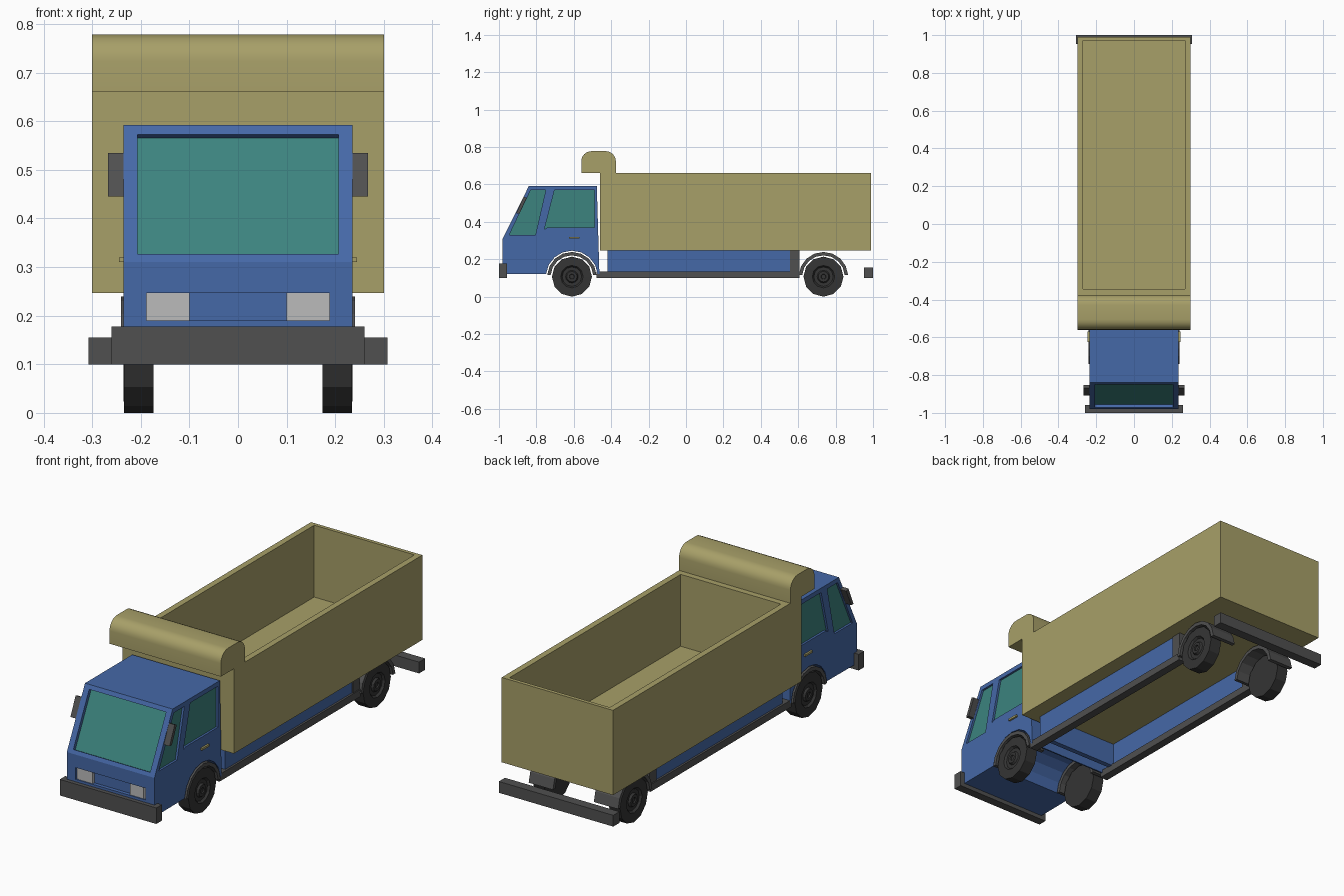
import bpy, bmesh
from math import sin, cos, pi, radians

if "Cube" in bpy.data.objects:
    bpy.data.objects.remove(bpy.data.objects["Cube"])


def material(name, r, g, b):
    m = bpy.data.materials.new(name)
    m.diffuse_color = (r, g, b, 1)
    m.use_nodes = True
    m.node_tree.nodes["Principled BSDF"].inputs["Base Color"].default_value = m.diffuse_color
    return m


BLUE = material("blue_paint", 0.06, 0.14, 0.39)
OLIVE = material("olive_paint", 0.39, 0.35, 0.14)
GLASS = material("teal_glass", 0.045, 0.23, 0.21)
DARK = material("dark_grey", 0.08, 0.08, 0.08)
TYRE = material("tyre_black", 0.035, 0.035, 0.035)
LAMP = material("lamp_grey", 0.5, 0.5, 0.5)


def finish(name, bm, mat):
    bmesh.ops.recalc_face_normals(bm, faces=bm.faces)
    me = bpy.data.meshes.new(name)
    bm.to_mesh(me)
    bm.free()
    ob = bpy.data.objects.new(name, me)
    bpy.context.collection.objects.link(ob)
    if mat:
        me.materials.append(mat)
    return ob


def prism(name, pts, x0, x1, mat=None):
    """Extrude a (y, z) profile from x0 to x1."""
    bm = bmesh.new()
    a = [bm.verts.new((x0, y, z)) for y, z in pts]
    b = [bm.verts.new((x1, y, z)) for y, z in pts]
    bm.faces.new(a)
    bm.faces.new(b[::-1])
    for i in range(len(pts)):
        j = (i + 1) % len(pts)
        bm.faces.new((a[i], a[j], b[j], b[i]))
    return finish(name, bm, mat)


def box(name, x0, x1, y0, y1, z0, z1, mat=None):
    return prism(name, [(y0, z0), (y1, z0), (y1, z1), (y0, z1)], x0, x1, mat)


def arc(cy, cz, r, a0, a1, n):
    return [(cy + r * cos(radians(a0 + (a1 - a0) * i / n)),
             cz + r * sin(radians(a0 + (a1 - a0) * i / n))) for i in range(n + 1)]


def cut(ob, cutters):
    """Subtract the cutters and remove them."""
    for c in cutters:
        mod = ob.modifiers.new("cut", 'BOOLEAN')
        mod.operation = 'DIFFERENCE'
        mod.solver = 'EXACT'
        mod.object = c
    dg = bpy.context.evaluated_depsgraph_get()
    me = bpy.data.meshes.new_from_object(ob.evaluated_get(dg))
    ob.modifiers.clear()
    ob.data = me
    for c in cutters:
        bpy.data.objects.remove(c)


def lathe_x(name, profile, cy, cz, s, n, mat):
    """Revolve an (x, radius) profile around an x-aligned axle."""
    bm = bmesh.new()
    rings = []
    for x, r in profile:
        rings.append([bm.verts.new((s * x, cy + r * sin(2 * pi * i / n), cz - r * cos(2 * pi * i / n)))
                      for i in range(n)])
    for p, q in zip(rings, rings[1:]):
        for i in range(n):
            j = (i + 1) % n
            bm.faces.new((p[i], p[j], q[j], q[i]))
    bm.faces.new(rings[0])
    bm.faces.new(rings[-1])
    return finish(name, bm, mat)


FRONT_AXLE, REAR_AXLE, AXLE_Z = -0.61, 0.735, 0.107

# Cab shell with wheel arch, window and grille recesses
cab_profile = ([(-0.98, 0.12), (-0.98, 0.31), (-0.84, 0.592), (-0.477, 0.592), (-0.463, 0.12)]
               + arc(FRONT_AXLE, AXLE_Z, 0.139, 6, 174, 8))
cab = prism("cab", cab_profile, -0.236, 0.236, BLUE)


def screen(d0, d1):
    """Slab parallel to the sloped windscreen, between two depths."""
    lo, hi = (-0.9715, 0.327), (-0.8494, 0.573)
    ny, nz = 0.896, -0.445
    return [(p[0] + ny * d, p[1] + nz * d) for p, d in ((lo, d0), (hi, d0), (hi, d1), (lo, d1))]


front_pane = [(-0.945, 0.33), (-0.805, 0.33), (-0.75, 0.57), (-0.83, 0.57)]
rear_pane = [(-0.757, 0.36), (-0.74, 0.37), (-0.49, 0.37), (-0.49, 0.57), (-0.703, 0.57)]
cutters = [prism("screen_cutter", screen(-0.03, 0.018), -0.207, 0.207),
           box("grille_cutter", -0.188, 0.188, -1.1, -0.962, 0.19, 0.247)]
for s in (-1, 1):
    for pane in (front_pane, rear_pane):
        cutters.append(prism("pane_cutter", pane, s * 0.224, s * 0.3))
cut(cab, cutters)
prism("windscreen", screen(0.0165, 0.025), -0.207, 0.207, GLASS)

# Dump body with rounded cab guard, hollowed from above
guard = ([(-0.375, 0.66)] + arc(-0.43, 0.723, 0.055, 0, 90, 6)
         + arc(-0.505, 0.723, 0.055, 90, 180, 6) + [(-0.56, 0.66), (-0.46, 0.66)])
body = prism("dump_body", [(-0.46, 0.247), (0.99, 0.247), (0.99, 0.66)] + guard, -0.3, 0.3, OLIVE)
cut(body, [box("bed_cutter", -0.27, 0.27, -0.345, 0.972, 0.31, 0.9)])
bpy.ops.object.select_all(action='DESELECT')
body.select_set(True)
bpy.context.view_layer.objects.active = body
bpy.ops.object.shade_smooth_by_angle(angle=radians(30))

# Bumpers and front cross wall of the chassis
box("front_bumper", -0.26, 0.26, -1.0, -0.957, 0.10, 0.178, DARK)
box("rear_bumper", -0.308, 0.308, 0.953, 1.0, 0.10, 0.155, DARK)
box("chassis_cross_wall", -0.21, 0.21, -0.42, -0.395, 0.13, 0.247, BLUE)

wheel_profile = [(0.174, 0.107), (0.234, 0.107), (0.236, 0.06), (0.226, 0.052),
                 (0.226, 0.034), (0.236, 0.028), (0.236, 0.014), (0.23, 0.012)]

for s, side in ((-1, "left"), (1, "right")):
    # Side glass, lamps, mirrors and door handles
    prism(side + "_front_window", front_pane, s * 0.215, s * 0.2255, GLASS)
    prism(side + "_rear_window", rear_pane, s * 0.215, s * 0.2255, GLASS)
    box(side + "_headlamp", s * 0.1, s * 0.173, -0.975, -0.955, 0.19, 0.247, LAMP)
    box(side + "_indicator", s * 0.173, s * 0.188, -0.972, -0.955, 0.19, 0.247, LAMP)
    prism(side + "_mirror", [(-0.908, 0.445), (-0.89, 0.445), (-0.852, 0.528), (-0.868, 0.535)],
          s * 0.23, s * 0.267, DARK)
    box(side + "_door_handle", s * 0.23, s * 0.245, -0.625, -0.57, 0.31, 0.32, OLIVE)

    # Chassis panels and rails
    box(side + "_chassis_panel", s * 0.205, s * 0.225, -0.42, 0.555, 0.13, 0.247, BLUE)
    box(side + "_chassis_end", s * 0.195, s * 0.23, 0.555, 0.608, 0.13, 0.247, DARK)
    box(side + "_chassis_rail", s * 0.195, s * 0.235, -0.478, 0.608, 0.10, 0.135, DARK)

    # Wheels and fenders
    for cy, end, inner in ((FRONT_AXLE, "front", 0.15), (REAR_AXLE, "rear", 0.11)):
        lathe_x(f"{side}_{end}_wheel", wheel_profile, cy, AXLE_Z, s, 12, TYRE)
        ring = (arc(cy, AXLE_Z, 0.132, 4, 176, 8) + arc(cy, AXLE_Z, 0.114, 176, 4, 8))
        prism(f"{side}_{end}_fender", ring, s * inner, s * 0.241, DARK)
